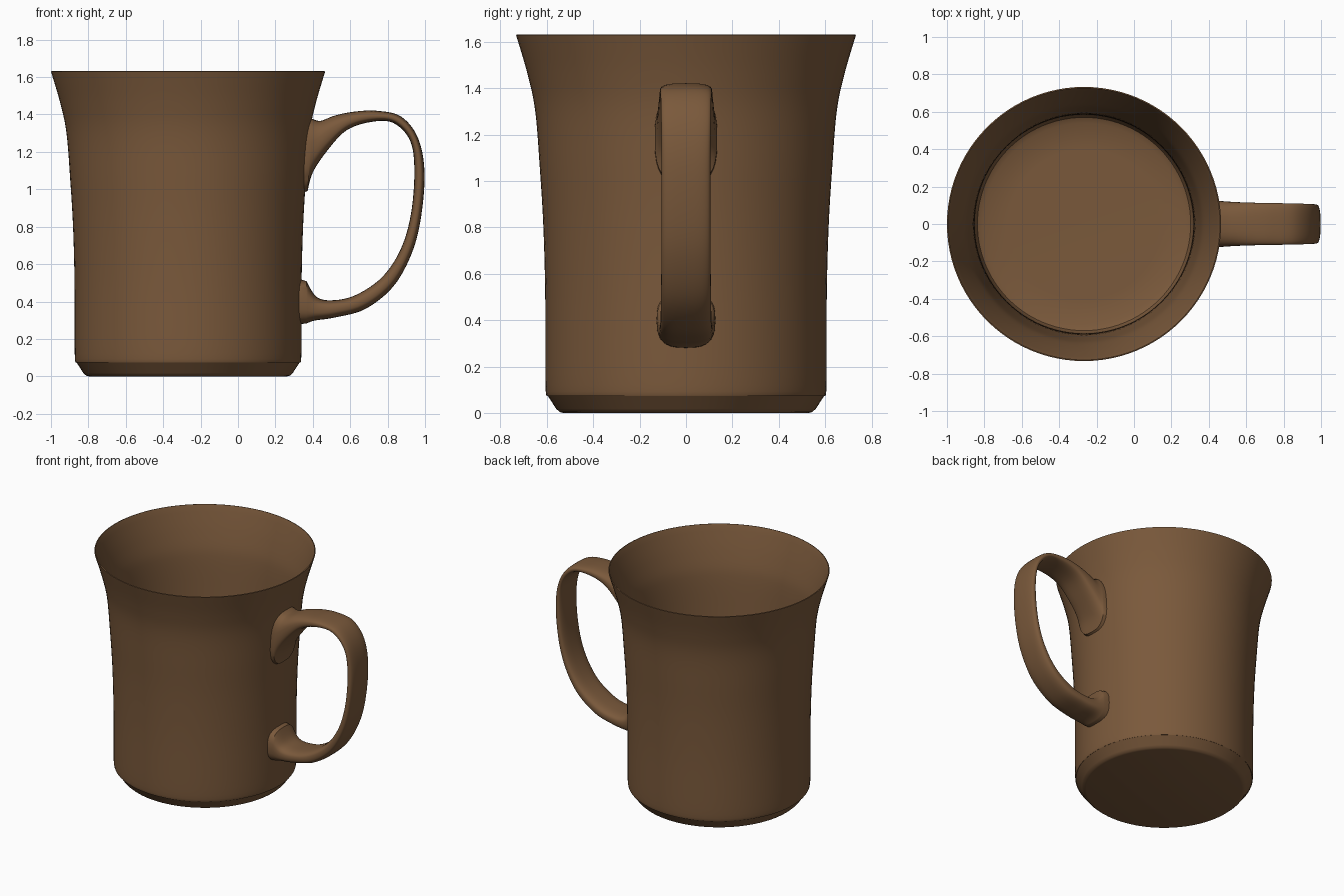
import bpy, bmesh, math

if "Cube" in bpy.data.objects:
    bpy.data.objects.remove(bpy.data.objects["Cube"])

CUP_X = -0.267      # cup axis
SEGMENTS = 96
WALL = 0.022

# Glaze colour
brown = bpy.data.materials.new("brown glaze")
brown.use_nodes = True
colour = (0.195, 0.1, 0.044, 1)
brown.diffuse_color = colour
brown.node_tree.nodes["Principled BSDF"].inputs["Base Color"].default_value = colour


def smooth_path(points, steps):
    """Catmull-Rom interpolation of tuples of any length."""
    padded = [points[0]] + points + [points[-1]]
    result = []
    for a, b, c, d in zip(padded, padded[1:], padded[2:], padded[3:]):
        for k in range(steps):
            t = k / steps
            result.append(tuple(
                q + t * ((r - p) + t * ((2*p - 5*q + 4*r - s) + t * (3*q - p - 3*r + s))) / 2
                for p, q, r, s in zip(a, b, c, d)))
    return result + [points[-1]]


def loft(name, rings, location=(0, 0, 0)):
    """Skin closed rings of equal length and cap both ends."""
    bm = bmesh.new()
    loops = [[bm.verts.new(co) for co in ring] for ring in rings]
    for lower, upper in zip(loops, loops[1:]):
        for i in range(len(lower)):
            bm.faces.new((lower[i - 1], lower[i], upper[i], upper[i - 1]))
    bm.faces.new(loops[0][::-1])
    bm.faces.new(loops[-1])
    bmesh.ops.recalc_face_normals(bm, faces=bm.faces)
    mesh = bpy.data.meshes.new(name)
    bm.to_mesh(mesh)
    bm.free()
    mesh.materials.append(brown)
    obj = bpy.data.objects.new(name, mesh)
    obj.location = location
    bpy.context.collection.objects.link(obj)
    bpy.ops.object.select_all(action="DESELECT")
    obj.select_set(True)
    bpy.context.view_layer.objects.active = obj
    bpy.ops.object.shade_smooth_by_angle(angle=math.radians(35))
    return obj


# Cup: flared outer wall, thin rim, inner wall and floor
outer_wall = smooth_path([(0.597, 0.075), (0.606, 0.12), (0.607, 0.5), (0.615, 0.8),
                          (0.63, 1.05), (0.65, 1.3), (0.683, 1.46), (0.733, 1.63)], 6)
foot = [(0.53, 0), (0.545, 0.004), (0.56, 0.018)]
rim = [(0.727, 1.632)]
inner_wall = [(r - WALL * min(1, 0.4 + 2 * (1.63 - z)), z)
              for r, z in reversed(outer_wall) if 0.13 < z < 1.62]
floor = [(0.582, 0.12), (0.57, 0.095), (0.54, 0.08), (0.4, 0.075)]
profile = foot + outer_wall + rim + inner_wall + floor


def circle(radius, z):
    return [(radius * math.cos(a), radius * math.sin(a), z)
            for a in (math.tau * i / SEGMENTS for i in range(SEGMENTS))]


loft("cup", [circle(r, z) for r, z in profile], (CUP_X, 0, 0))


def wall_radius(z):
    for (r0, z0), (r1, z1) in zip(outer_wall, outer_wall[1:]):
        if z0 <= z <= z1:
            return r0 + (r1 - r0) * (z - z0) / (z1 - z0)
    return outer_wall[-1][0]


# Handle stations: outer x, outer z, inner x, inner z, half width
stations = [
    (0.39, 1.38, 0.37, 0.98, 0.135),
    (0.44, 1.366, 0.40, 1.09, 0.127),
    (0.52, 1.395, 0.48, 1.21, 0.12),
    (0.62, 1.415, 0.58, 1.315, 0.115),
    (0.74, 1.42, 0.71, 1.36, 0.112),
    (0.87, 1.39, 0.83, 1.355, 0.11),
    (0.96, 1.28, 0.92, 1.26, 0.107),
    (0.997, 1.1, 0.943, 1.1, 0.105),
    (0.98, 0.86, 0.925, 0.87, 0.105),
    (0.93, 0.66, 0.87, 0.68, 0.106),
    (0.83, 0.48, 0.77, 0.53, 0.108),
    (0.68, 0.36, 0.63, 0.435, 0.11),
    (0.52, 0.315, 0.51, 0.407, 0.115),
    (0.41, 0.298, 0.42, 0.425, 0.12),
    (0.36, 0.28, 0.36, 0.52, 0.127),
]


def rounded(value):
    return math.copysign(abs(value) ** 0.7, value)


def section(ox, oz, ix, iz, width, count=32):
    ring = []
    for i in range(count):
        a = math.tau * i / count
        t = (1 + rounded(math.cos(a))) / 2
        ring.append((ix + (ox - ix) * t, width * rounded(math.sin(a)), iz + (oz - iz) * t))
    return ring


def onto_wall(ring):
    """Seat a handle end just inside the cup wall."""
    return [(CUP_X + math.sqrt((wall_radius(z) - WALL / 2) ** 2 - y * y), y, z)
            for x, y, z in ring]


sections = [section(*s) for s in smooth_path(stations, 6)]
sections[0] = onto_wall(sections[0])
sections[-1] = onto_wall(sections[-1])
loft("handle", sections)
